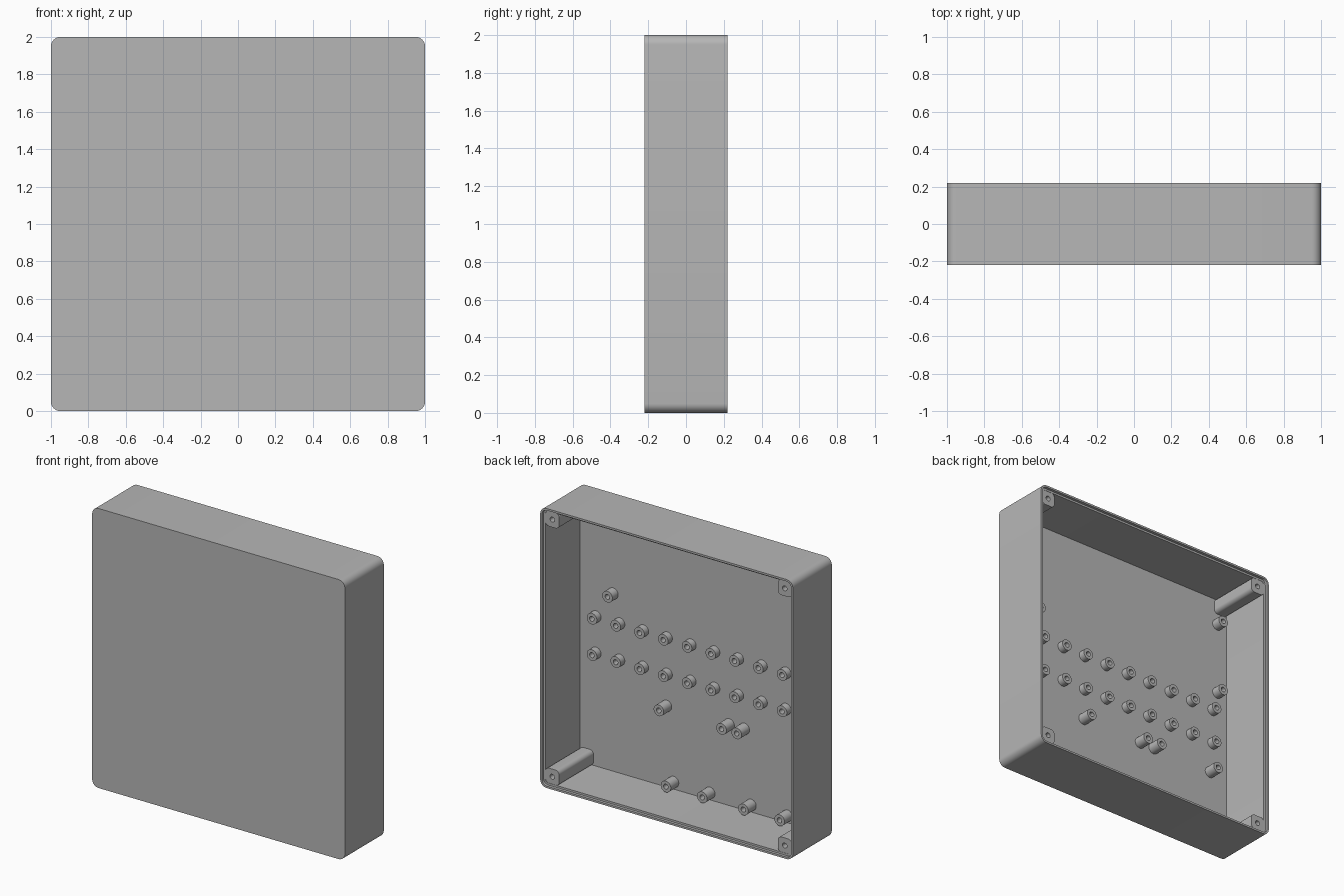
import bpy, bmesh, math

cube = bpy.data.objects.get("Cube")
if cube:
    bpy.data.objects.remove(cube, do_unlink=True)

grey = bpy.data.materials.new("matte_grey")
grey.use_nodes = True
COLOUR = (0.47, 0.47, 0.47, 1)
grey.diffuse_color = COLOUR
grey.node_tree.nodes["Principled BSDF"].inputs["Base Color"].default_value = COLOUR

FLOOR = -0.19      # inner face of the front panel
BACK = 0.22        # open rim
WALL = 0.028
ARC = 8            # segments per rounded corner


def rounded_loop(bm, x, z, half, radius, y):
    """Rounded square in the XZ plane; a circle when radius equals half."""
    verts = []
    for corner in range(4):
        mid = math.pi / 4 + corner * math.pi / 2
        cx = x + math.copysign(half - radius, math.cos(mid))
        cz = z + math.copysign(half - radius, math.sin(mid))
        for i in range(ARC + 1):
            a = (corner + i / ARC) * math.pi / 2
            verts.append(bm.verts.new((cx + radius * math.cos(a), y,
                                       cz + radius * math.sin(a))))
    return verts


def stacked(name, x, z, steps):
    """Closed solid through a series of (half size, corner radius, y) loops."""
    bm = bmesh.new()
    loops = [rounded_loop(bm, x, z, *s) for s in steps]
    for low, high in zip(loops, loops[1:]):
        for i in range(len(low)):
            j = (i + 1) % len(low)
            bm.faces.new((low[i], low[j], high[j], high[i]))
    bm.faces.new(loops[0])
    bm.faces.new(loops[-1])
    bmesh.ops.remove_doubles(bm, verts=bm.verts, dist=1e-5)
    bmesh.ops.recalc_face_normals(bm, faces=bm.faces)
    mesh = bpy.data.meshes.new(name)
    bm.to_mesh(mesh)
    bm.free()
    mesh.materials.append(grey)
    mesh.shade_smooth()
    mesh.set_sharp_from_angle(angle=math.radians(30))
    obj = bpy.data.objects.new(name, mesh)
    bpy.context.collection.objects.link(obj)
    return obj


def standoff(name, x, z, top, outer=0.04, hole=0.018):
    stacked(name, x, z, [(outer, outer, FLOOR - 0.01), (outer, outer, top),
                         (hole, hole, top), (hole, hole, FLOOR + 0.005)])


# Open-backed box with a stepped rim for a lid
CORNER = 0.05
STEP = WALL / 2
stacked("enclosure_shell", 0, 1, [
    (1, CORNER, -BACK), (1, CORNER, BACK),
    (1 - STEP, CORNER - STEP, BACK), (1 - STEP, CORNER - STEP, 0.2),
    (1 - WALL, CORNER - WALL, 0.2), (1 - WALL, CORNER - WALL, FLOOR)])

# Screw bosses in the four corners
for side, sx in (("left", 1), ("right", -1)):
    for level, sz in (("upper", 1), ("lower", -1)):
        stacked(f"{level}_{side}_screw_boss", sx * 0.92, 1 + sz * 0.92, [
            (0.055, 0.03, FLOOR - 0.01), (0.055, 0.03, 0.198),
            (0.018, 0.018, 0.198), (0.018, 0.018, 0.05)])

# Two rows of short standoffs
for row, z in (("upper", 1.10), ("lower", 0.84)):
    for i in range(10):
        standoff(f"{row}_row_standoff_{i + 1}", 0.845 - i * 0.188, z, -0.142)

# Tall standoffs in the lower half
for i, x in enumerate((0.286, -0.21, -0.33, -0.825)):
    standoff(f"middle_tall_standoff_{i + 1}", x, 0.61, -0.1)
for i, x in enumerate((0.23, -0.057, -0.383, -0.67)):
    standoff(f"bottom_tall_standoff_{i + 1}", x, 0.08, -0.1)

# Separate standoffs in the upper half
for i, (x, z) in enumerate(((0.71, 1.30), (-0.89, 1.25), (-0.89, 1.78))):
    standoff(f"upper_standoff_{i + 1}", x, z, -0.125)
